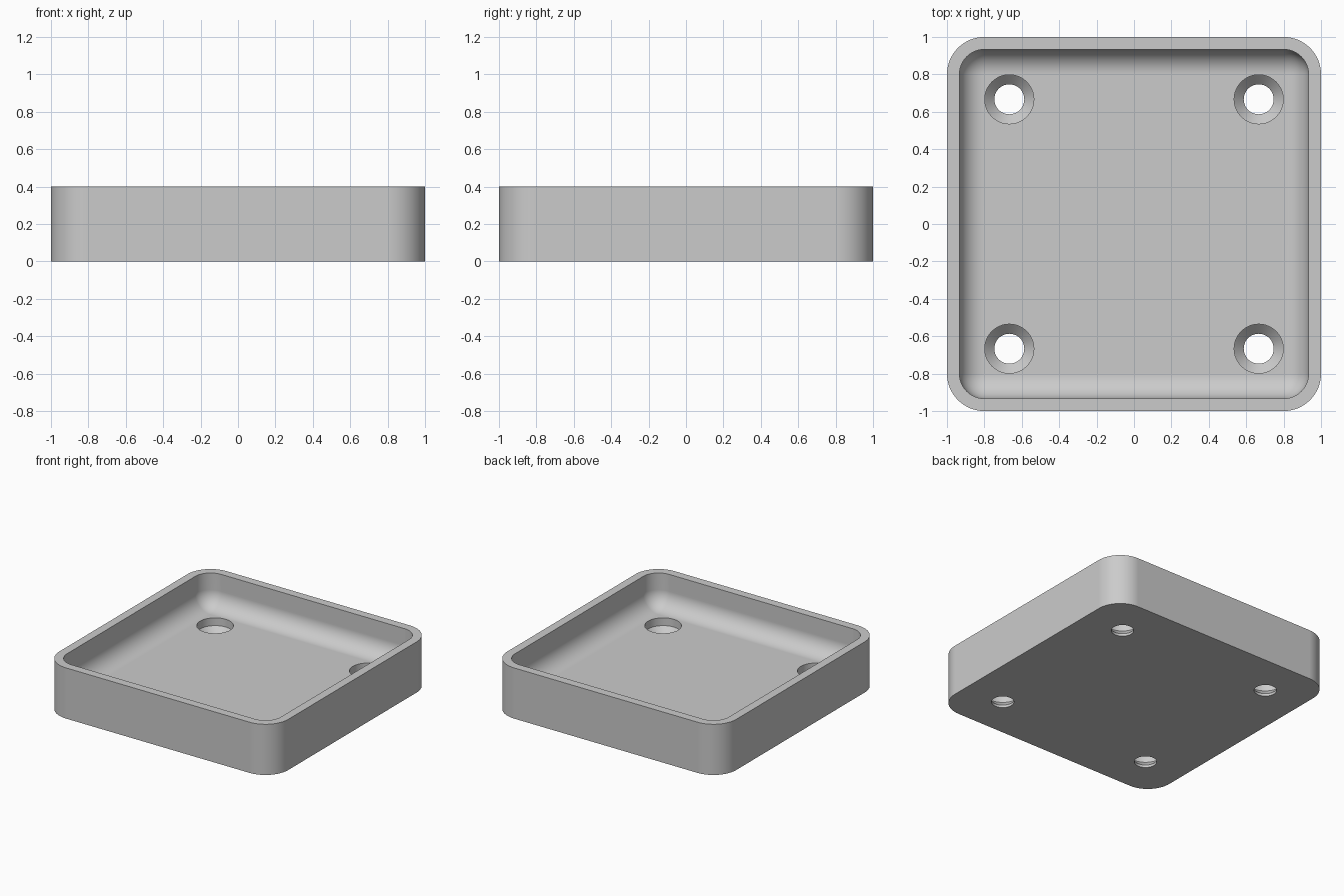
import bpy, bmesh, math

old = bpy.data.objects.get("Cube")
if old:
    bpy.data.objects.remove(old, do_unlink=True)

HEIGHT, FLOOR, WALL = 0.4, 0.1333, 0.0667
OUTER_R, HOLE_POS = 0.2, 0.6667

grey = bpy.data.materials.new("plain grey")
grey.use_nodes = True
colour = (0.6, 0.6, 0.6, 1)
grey.diffuse_color = colour
grey.node_tree.nodes["Principled BSDF"].inputs["Base Color"].default_value = colour


def finish(bm, name):
    bmesh.ops.recalc_face_normals(bm, faces=bm.faces)
    mesh = bpy.data.meshes.new(name)
    bm.to_mesh(mesh)
    bm.free()
    mesh.materials.append(grey)
    obj = bpy.data.objects.new(name, mesh)
    bpy.context.collection.objects.link(obj)
    return obj


def rounded_box(name, half, z0, z1, radius, upright_only):
    """Box with rounded upright edges, or with every edge rounded."""
    bm = bmesh.new()
    bmesh.ops.create_cube(bm, size=2)
    for v in bm.verts:
        v.co = (v.co.x * half, v.co.y * half, z1 if v.co.z > 0 else z0)
    edges = [e for e in bm.edges
             if not upright_only or abs(e.verts[0].co.z - e.verts[1].co.z) > 0.01]
    bmesh.ops.bevel(bm, geom=edges, offset=radius, offset_type='OFFSET',
                    segments=16, profile=0.5, affect='EDGES')
    return finish(bm, name)


def lathe(name, profile, x, y, sides=64):
    """Closed solid of revolution from (radius, height) pairs."""
    bm = bmesh.new()
    rings = []
    for r, z in profile:
        rings.append([bm.verts.new((x + r * math.cos(math.tau * i / sides),
                                    y + r * math.sin(math.tau * i / sides), z))
                      for i in range(sides)])
    for a, b in zip(rings, rings[1:]):
        for i in range(sides):
            j = (i + 1) % sides
            bm.faces.new((a[i], a[j], b[j], b[i]))
    bm.faces.new(rings[0])
    bm.faces.new(rings[-1])
    return finish(bm, name)


# Tray body with rounded upright corners
tray = rounded_box("tray", 1, 0, HEIGHT, OUTER_R, True)

# Cavity with filleted floor, then four countersunk screw holes
cutters = [rounded_box("cavity_cutter", 1 - WALL, FLOOR, 1, OUTER_R - WALL, False)]
screw = [(0.08, -0.1), (0.08, 0.02), (0.131, 0.072), (0.131, 0.2)]
for sx in (-1, 1):
    for sy in (-1, 1):
        cutters.append(lathe("screw_hole_cutter", screw, sx * HOLE_POS, sy * HOLE_POS))

bpy.ops.object.select_all(action='DESELECT')
bpy.context.view_layer.objects.active = tray
tray.select_set(True)
for cutter in cutters:
    cutter.hide_render = True
    mod = tray.modifiers.new("cut", 'BOOLEAN')
    mod.operation = 'DIFFERENCE'
    mod.solver = 'EXACT'
    mod.object = cutter
    bpy.ops.object.modifier_apply(modifier=mod.name)
for cutter in cutters:
    bpy.data.objects.remove(cutter, do_unlink=True)

# Smooth fillets with crisp rims
bpy.ops.object.shade_smooth_by_angle(angle=math.radians(30))
weighted = tray.modifiers.new("weighted normals", 'WEIGHTED_NORMAL')
weighted.keep_sharp = True
